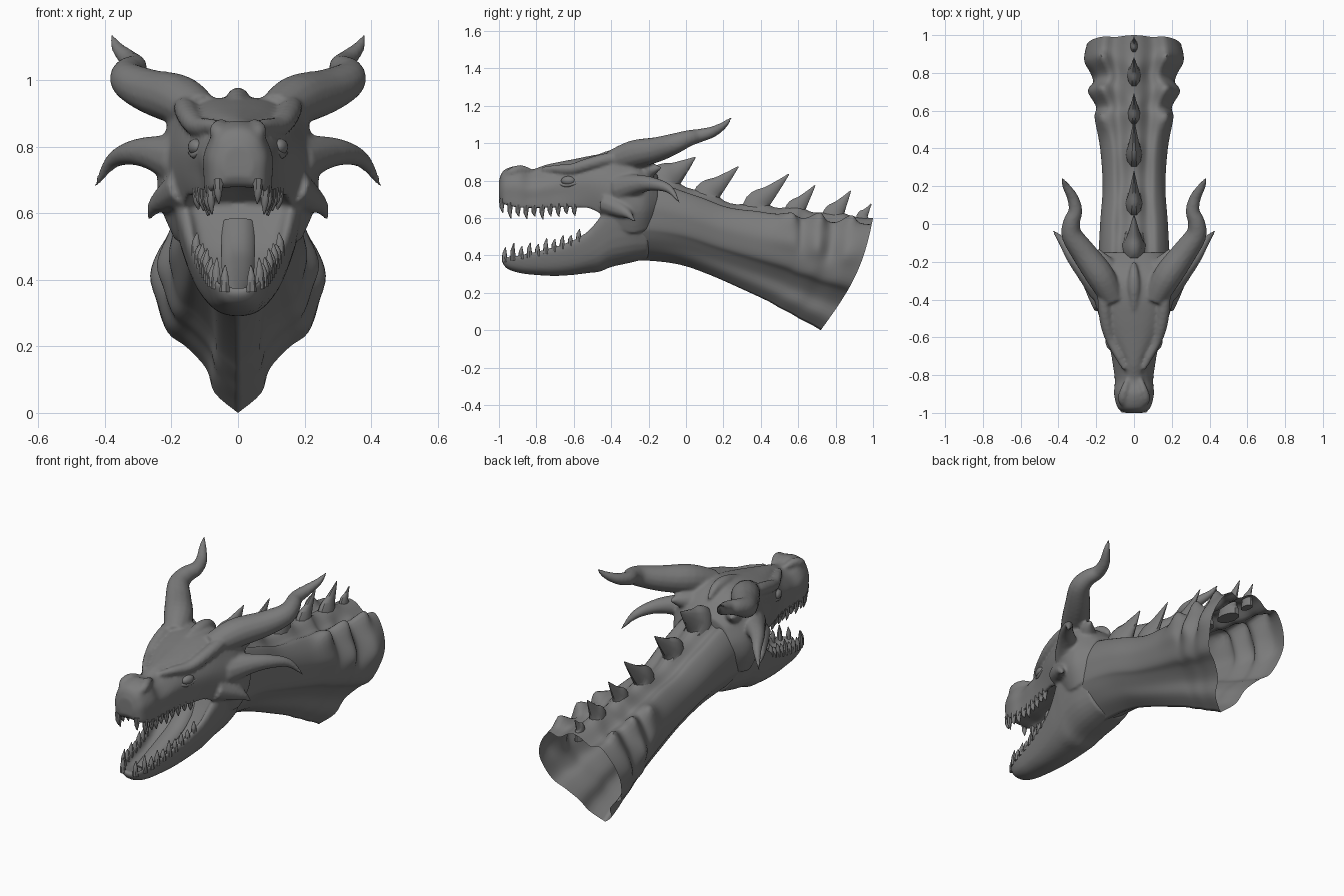
import bpy, bmesh, math
from mathutils import Vector

if "Cube" in bpy.data.objects:
    bpy.data.objects.remove(bpy.data.objects["Cube"])

hide = bpy.data.materials.new("grey_hide")
hide.diffuse_color = (0.2, 0.2, 0.2, 1)
hide.use_nodes = True
hide.node_tree.nodes["Principled BSDF"].inputs["Base Color"].default_value = hide.diffuse_color


def spline(pts, k):
    """Catmull-Rom refinement through a list of vectors."""
    out = []
    n = len(pts)
    for i in range(n - 1):
        a, b, c, d = pts[max(i - 1, 0)], pts[i], pts[i + 1], pts[min(i + 2, n - 1)]
        for j in range(k):
            t = j / k
            out.append(0.5 * (2 * b + (c - a) * t + (2 * a - 5 * b + 4 * c - d) * t ** 2
                              + (3 * b - a - 3 * c + d) * t ** 3))
    return out + [pts[-1].copy()]


def select(obs):
    bpy.ops.object.select_all(action='DESELECT')
    for ob in obs:
        ob.select_set(True)
    bpy.context.view_layer.objects.active = obs[0]


def finish(name, bm, mirror=True, angle=50):
    bmesh.ops.recalc_face_normals(bm, faces=bm.faces)
    me = bpy.data.meshes.new(name)
    bm.to_mesh(me)
    bm.free()
    ob = bpy.data.objects.new(name, me)
    bpy.context.collection.objects.link(ob)
    me.materials.append(hide)
    if mirror:
        ob.modifiers.new("mirror", 'MIRROR').use_clip = True
    select([ob])
    bpy.ops.object.shade_smooth_by_angle(angle=math.radians(angle))
    return ob


def loft(name, rings, k_len=4, k_round=3, cap_end=True, bumps=()):
    """Mirrored smooth skin through half cross-sections, with optional soft bumps."""
    cols = [spline(list(c), k_len) for c in zip(*rings)]
    rows = [spline(list(r), k_round) for r in zip(*cols)]
    bm = bmesh.new()
    grid = [[bm.verts.new((max(p.x, 0), p.y, p.z)) for p in r] for r in rows]
    for a, b in zip(grid, grid[1:]):
        for i in range(len(a) - 1):
            bm.faces.new((a[i], a[i + 1], b[i + 1], b[i]))
    bm.faces.new(grid[0])
    if cap_end:
        bm.faces.new(grid[-1])
    for centre, push, size in bumps:
        for v in bm.verts:
            if v.co.x > 1e-4 or centre[0] == 0:
                v.co += Vector(push) * math.exp(-(v.co - Vector(centre)).length_squared / size ** 2)
    return finish(name, bm)


def tube(bm, path, sides=10, k=4, flat=1.0):
    """Tapered tube; path items are (x, y, z, radius), flat scales its x width."""
    pts = spline([Vector(p) for p in path], k)
    prev = None
    for i, p in enumerate(pts):
        a, b = pts[max(i - 1, 0)].to_3d(), pts[min(i + 1, len(pts) - 1)].to_3d()
        d = (b - a).normalized()
        side = (Vector((1, 0, 0)) - d * d.x).normalized()
        up = d.cross(side)
        ring = []
        for j in range(sides):
            t = 2 * math.pi * j / sides
            ring.append(bm.verts.new(p.to_3d() + max(p.w, .002) *
                                     (side * math.cos(t) * flat + up * math.sin(t))))
        if prev:
            for j in range(sides):
                bm.faces.new((prev[j], prev[(j + 1) % sides], ring[(j + 1) % sides], ring[j]))
        else:
            bm.faces.new(ring[::-1])
        prev = ring
    bm.faces.new(prev)


def tubes(name, paths, mirror=True, **kw):
    bm = bmesh.new()
    for p in paths:
        tube(bm, p, **kw)
    return finish(name, bm, mirror)


# Neck: slanted rings with a keeled underside, open at the back
# top y, top z, bottom y, bottom z, half width, shoulder swell
neck = [(-.36, .82, -.34, .37, .17, 1), (-.20, .82, -.20, .372, .185, 1),
        (0, .76, -.03, .35, .178, 1), (.20, .685, .13, .295, .165, 1),
        (.40, .655, .30, .22, .178, 1), (.56, .64, .44, .155, .20, 1.04),
        (.62, .625, .50, .12, .205, .97), (.71, .62, .56, .09, .23, 1.06),
        (.79, .605, .61, .06, .225, .92), (.89, .605, .67, .03, .25, 1.05),
        (1.0, .60, .72, 0, .25, 1)]
shape = [(0, 0), (.28, .10), (.38, .22), (.62, .33), (.84, .40), (.96, .53),
         (1, .67), (.88, .82), (.64, .94), (.40, .92), (.16, .98), (0, 1)]


def neck_ring(yt, zt, yb, zb, w, swell):
    f = min(1, max(0, (yt + .2) / .8))          # rounder near the head
    ring = []
    for u, v in shape:
        a = math.pi * (v - .5)
        u2 = u * f + (1 - f) * max(u, math.cos(a) ** .7 if 0 < v < .9 else u)
        bow = .05 * f * math.sin(math.pi * v)
        ring.append(Vector((u2 * w * (swell if v > .6 else 1), yb + (yt - yb) * v + bow,
                            zb + (zt - zb) * v)))
    return ring


# Back spines: front y, back y, base z, tip y, tip z
spines = [(-.24, .0, .79, .05, .925), (.02, .20, .715, .28, .875), (.29, .46, .66, .55, .835),
          (.51, .65, .63, .69, .775), (.71, .86, .605, .88, .745), (.90, .98, .60, .99, .675)]
bumps = [((0, a * .45 + b * .55, z), (0, .02, .03), .07) for a, b, z, ty, tz in spines[:5]]
bumps += [((.16, y, .575), (.01, .025, .045), .045) for y in (.54, .69, .86)]
loft("neck", [neck_ring(*r) for r in neck], k_len=6, k_round=4, cap_end=False, bumps=bumps)
fins = []
for a, b, z, ty, tz in spines:
    m, r, h = (a + b) / 2, (b - a) / 2, tz - z
    fins.append([(0, m, z - .05, r * 1.05), (0, m + r * .12, z + .12 * h, r * .85),
                 (0, m + (ty - m) * .4, z + .42 * h, r * .5),
                 (0, m + (ty - m) * .72, z + .72 * h, r * .25), (0, ty, tz, .003)])
tubes("back_spine", fins, mirror=False, flat=.55)

# Skull and upper jaw: y, lip z, top z, lip / cheek / crown half widths
skull = [(-1.0, .70, .80, .035, .045, .03), (-.975, .668, .855, .08, .085, .06),
         (-.90, .648, .88, .10, .105, .07), (-.83, .643, .86, .098, .10, .055),
         (-.75, .648, .885, .105, .11, .05), (-.68, .652, .90, .118, .122, .075),
         (-.60, .652, .915, .135, .145, .11), (-.50, .64, .935, .16, .18, .14),
         (-.40, .58, .95, .18, .21, .17), (-.30, .52, .945, .195, .24, .20),
         (-.22, .53, .90, .185, .23, .18), (-.15, .58, .83, .14, .17, .12)]


def skull_ring(y, z0, z1, wl, wm, wt):
    h = z1 - z0
    arch = .012 if y < -.95 else .04
    return [Vector((x, y, z)) for x, z in (
        (0, z0 + arch), (wl * .7, z0 + arch * .7), (wl * .93, z0 + .004), (wl, z0 + .015),
        (wm * .98, z0 + .28 * h), (wm, z0 + .52 * h), (wm * .5 + wt * .5, z0 + .74 * h),
        (wt, z0 + .87 * h), (wt * .55, z1 - .03 * h), (0, z1))]


head = [loft("head", [skull_ring(*r) for r in skull])]

# Lower jaw, its scoop rising to the throat: y, bottom z, rim z, half width, scoop
jaw = [(-.98, .355, .385, .03, .2), (-.95, .325, .395, .065, .3), (-.88, .304, .405, .085, .38),
       (-.80, .295, .42, .097, .38), (-.70, .29, .445, .113, .36), (-.60, .296, .48, .133, .3),
       (-.52, .306, .53, .153, .22), (-.46, .313, .60, .17, .15), (-.40, .338, .66, .188, .03),
       (-.30, .36, .68, .195, 0), (-.20, .385, .64, .17, 0)]


def jaw_ring(y, zb, zt, w, s):
    h = zt - zb
    return [Vector((x, y, z)) for x, z in (
        (0, zb), (w * .45, zb + .06 * h), (w * .8, zb + .3 * h), (w, zt - .2 * h),
        (w * .97, zt), (w * .85, zt), (w * .68, zt - s * .85 * h), (0, zt - s * h))]


head.append(loft("jaw", [jaw_ring(*r) for r in jaw]))

# Great horns swept back from the crown
head.append(tubes("crown_horn", [[
    (.11, -.40, .90, .06), (.175, -.28, .94, .076), (.26, -.16, .965, .068),
    (.328, -.06, .998, .056), (.33, .01, 1.025, .045), (.31, .07, 1.04, .037),
    (.325, .14, 1.06, .03), (.36, .20, 1.095, .02), (.383, .245, 1.14, .005)]], sides=14))

# Cheek horns, small jaw spikes and frill points behind the skull
head.append(tubes("cheek_horn", [[(.17, -.34, .76, .08), (.25, -.26, .78, .054),
                                  (.32, -.18, .782, .037), (.38, -.09, .755, .023),
                                  (.43, -.035, .68, .005)]], sides=12))
head.append(tubes("jaw_spike", [
    [(.16, -.43, .68, .06), (.215, -.35, .645, .043), (.25, -.31, .62, .024), (.268, -.27, .58, .005)],
    [(.12, -.25, .84, .06), (.17, -.18, .86, .035), (.19, -.13, .87, .004)]]))

# Brow ridges, nostril bumps and crest knob
head.append(tubes("brow_ridge", [[
    (.045, -.77, .86, .014), (.085, -.69, .862, .024), (.122, -.61, .862, .03),
    (.145, -.53, .885, .034), (.16, -.42, .915, .034), (.17, -.32, .93, .02)]]))
head.append(tubes("nostril", [[(.045, -.97, .82, .012), (.06, -.93, .845, .026),
                               (.05, -.88, .86, .024), (.035, -.82, .85, .01)]]))
head.append(tubes("crest_knob", [[(0, -.45, .93, .02), (0, -.34, .945, .034), (0, -.26, .94, .026),
                                  (0, -.2, .90, .008)]], mirror=False))

# Fuse the head parts into one soft skin
select(head)
bpy.ops.object.convert(target='MESH')
bpy.ops.object.join()
skin = bpy.context.view_layer.objects.active
rm = skin.modifiers.new("fuse", 'REMESH')
rm.mode, rm.voxel_size, rm.use_smooth_shade = 'VOXEL', .009, True
sm = skin.modifiers.new("soften", 'SMOOTH')
sm.factor, sm.iterations = .5, 5

# Tongue
tubes("tongue", [[(0, -.88, .365, .012), (0, -.78, .385, .02), (0, -.65, .425, .024),
                  (0, -.54, .475, .025), (0, -.44, .57, .025)]], mirror=False, flat=2)

# Eyes with lower lids
bm = bmesh.new()
bmesh.ops.create_uvsphere(bm, u_segments=16, v_segments=10, radius=1)
for v in bm.verts:
    v.co = Vector((.128 + v.co.x * .022 + v.co.y * .006, -.63 + v.co.y * .038, .80 + v.co.z * .024))
finish("eye", bm)
tubes("lower_eyelid", [[(.108, -.685, .788, .007), (.13, -.64, .775, .011), (.145, -.58, .788, .007)]])


# Teeth follow the lip and rim lines
def along(table, y, col):
    for a, b in zip(table, table[1:]):
        if a[0] <= y <= b[0]:
            t = (y - a[0]) / (b[0] - a[0])
            return a[col] + (b[col] - a[col]) * t


def teeth(name, table, zcol, wcol, spots, sign):
    paths = []
    for y, size in spots:
        x, z = along(table, y, wcol) * .9, along(table, y, zcol)
        paths.append([(x, y, z - sign * .025, .016), (x, y - .002, z + sign * size * .4, .012),
                      (x * .97, y + .004, z + sign * size, .001)])
    tubes(name, paths, sides=7, k=2)


sizes = [.05, .062, .04, .05, .035, .055, .04, .045, .03, .04]
teeth("upper_tooth", skull, 1, 3, [(-.983 + i * .043, s) for i, s in enumerate(sizes)], -1)
teeth("lower_tooth", jaw, 2, 3, [(-.968 + i * .044, s * 1.1) for i, s in enumerate(sizes)], 1)
